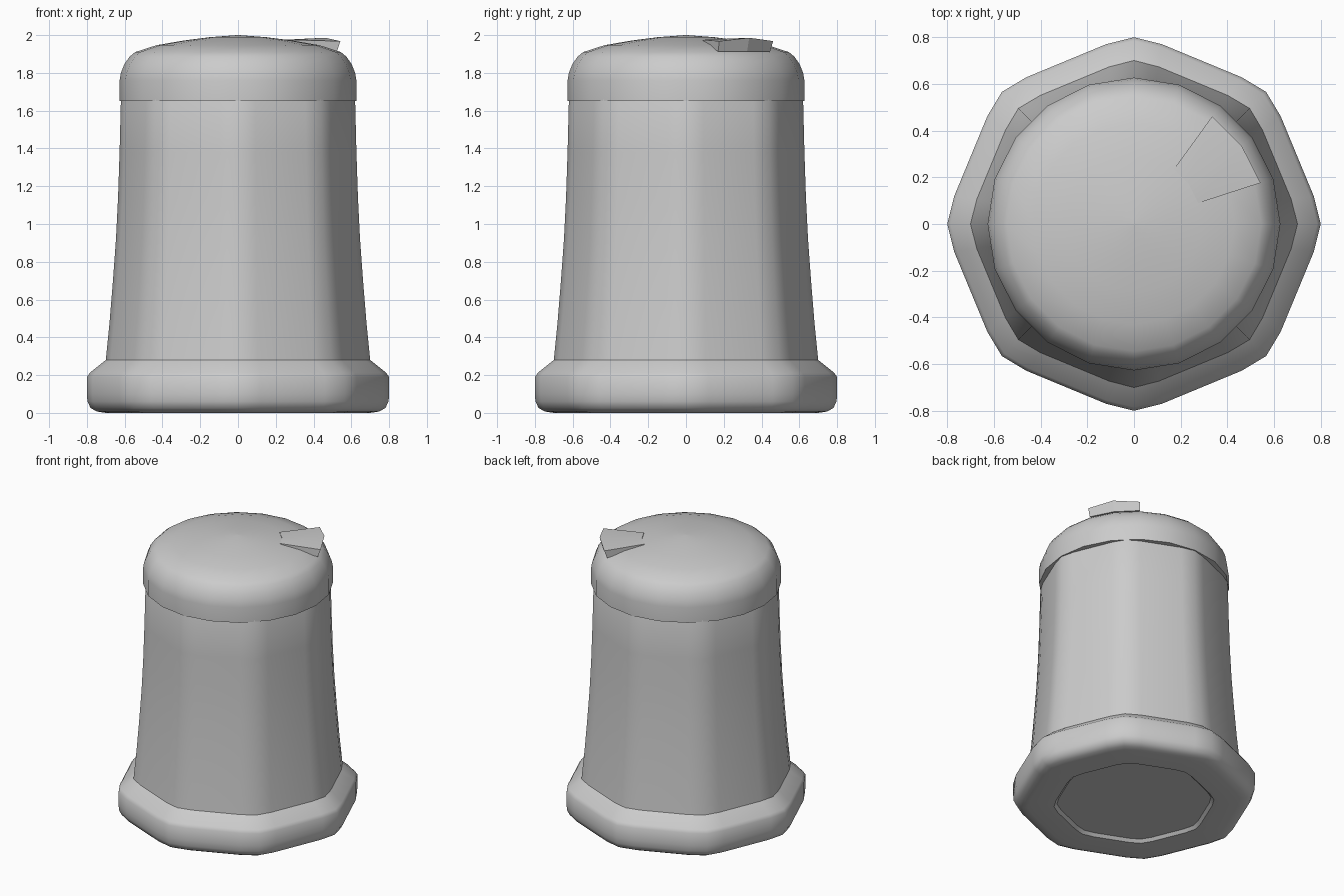
import bpy, bmesh
from math import sin, cos, radians

if "Cube" in bpy.data.objects:
    bpy.data.objects.remove(bpy.data.objects["Cube"])


def make_object(name, bm, angle):
    bmesh.ops.recalc_face_normals(bm, faces=bm.faces)
    mesh = bpy.data.meshes.new(name)
    bm.to_mesh(mesh)
    bm.free()
    ob = bpy.data.objects.new(name, mesh)
    bpy.context.collection.objects.link(ob)
    bpy.ops.object.select_all(action='DESELECT')
    ob.select_set(True)
    bpy.context.view_layer.objects.active = ob
    bpy.ops.object.shade_smooth_by_angle(angle=radians(angle))
    return ob


def loft(name, section, profile, angle):
    """Stack scaled copies of a (degrees, radius factor) section along (r, z)."""
    bm = bmesh.new()
    rings = [[bm.verts.new((r * f * cos(radians(a)), r * f * sin(radians(a)), z))
              for a, f in section] for r, z in profile]
    n = len(section)
    for low, high in zip(rings, rings[1:]):
        for i in range(n):
            j = (i + 1) % n
            bm.faces.new((low[i], low[j], high[j], high[i]))
    for ring in (rings[0], rings[-1]):
        bm.faces.new(ring)
    return make_object(name, bm, angle)


# Octagon with softened corners, for the body
octagon = [(45 * k + d, f) for k in range(8)
           for d, f in ((-8.8, 0.974), (0, 1), (8.8, 0.974))]
body_profile = [(0.51, 0.02), (0.53, 0.0), (0.70, 0.0), (0.745, 0.007), (0.78, 0.025),
                (0.797, 0.06), (0.80, 0.10), (0.80, 0.19), (0.785, 0.212),
                (0.70, 0.28), (0.68, 0.48), (0.662, 0.70), (0.646, 0.92),
                (0.635, 1.14), (0.627, 1.38), (0.62, 1.66), (0.60, 1.72)]
loft("body", octagon, body_profile, 40)

# Twenty-sided domed cap
cap_section = [(18 * k, 1) for k in range(20)]
cap_profile = [(0.60, 1.65), (0.627, 1.65), (0.627, 1.76), (0.62, 1.80), (0.602, 1.845),
               (0.575, 1.885), (0.545, 1.91), (0.43, 1.947), (0.29, 1.971),
               (0.15, 1.989), (0.005, 2.0)]
loft("cap", cap_section, cap_profile, 40)

# Raised wedge-shaped flap on the cap
bm = bmesh.new()
top, bottom = [], []
for a, z in ((18, 1.968), (36, 1.986), (54, 1.968)):
    c, s = cos(radians(a)), sin(radians(a))
    top.append([bm.verts.new((r * c, r * s, h)) for r, h in ((0.29, 1.975), (0.57, z))])
    bottom.append([bm.verts.new((r * c, r * s, h)) for r, h in ((0.29, 1.965), (0.55, 1.913))])
for i in (0, 1):
    t0, t1, b0, b1 = top[i], top[i + 1], bottom[i], bottom[i + 1]
    bm.faces.new((t0[0], t0[1], t1[1], t1[0]))
    bm.faces.new((b0[0], b1[0], b1[1], b0[1]))
    bm.faces.new((t0[1], b0[1], b1[1], t1[1]))
    bm.faces.new((t0[0], t1[0], b1[0], b0[0]))
for i in (0, 2):
    bm.faces.new((top[i][0], bottom[i][0], bottom[i][1], top[i][1]))
make_object("flap", bm, 15)
